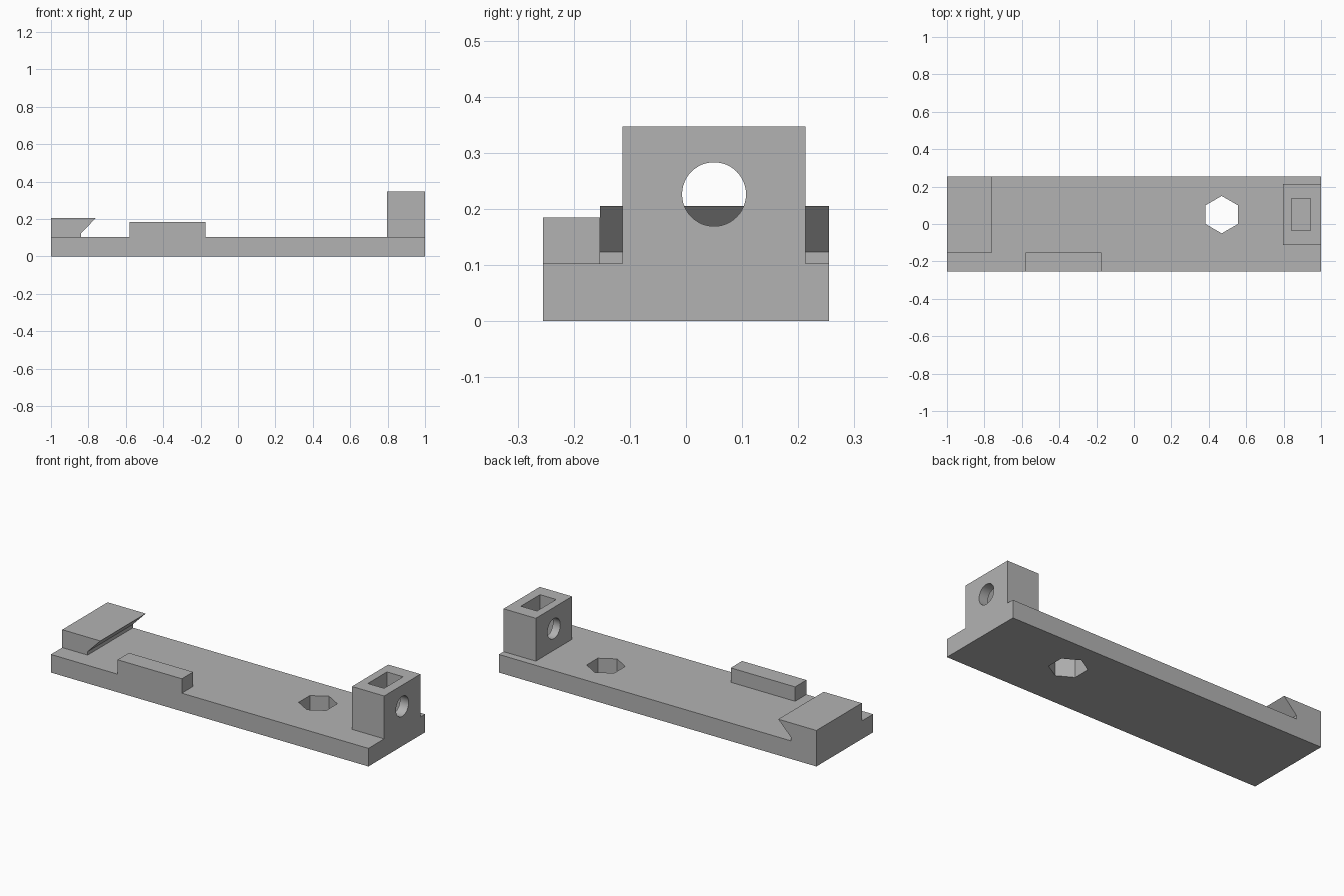
import bpy, bmesh, math
from mathutils import Matrix

if "Cube" in bpy.data.objects:
    bpy.data.objects.remove(bpy.data.objects["Cube"], do_unlink=True)

grey = bpy.data.materials.new("plain grey")
grey.use_nodes = True
color = (0.45, 0.45, 0.45, 1)
grey.diffuse_color = color
grey.node_tree.nodes["Principled BSDF"].inputs["Base Color"].default_value = color

BASE_TOP, HALF_Y = 0.103, 0.255
SINK = 0.05          # how far raised parts reach into the plate
AXIS_Y, HOLE_Z = 0.05, 0.226


def finish(name, bm):
    bmesh.ops.recalc_face_normals(bm, faces=bm.faces[:])
    mesh = bpy.data.meshes.new(name)
    bm.to_mesh(mesh)
    bm.free()
    mesh.materials.append(grey)
    obj = bpy.data.objects.new(name, mesh)
    bpy.context.collection.objects.link(obj)
    return obj


def extrude_profile(name, points, y0, y1):
    """Closed x-z outline pulled along y."""
    bm = bmesh.new()
    face = bm.faces.new([bm.verts.new((x, y0, z)) for x, z in points])
    grown = bmesh.ops.extrude_face_region(bm, geom=[face])["geom"]
    moved = [v for v in grown if isinstance(v, bmesh.types.BMVert)]
    bmesh.ops.translate(bm, verts=moved, vec=(0, y1 - y0, 0))
    return finish(name, bm)


def box(name, x0, x1, y0, y1, z0, z1):
    return extrude_profile(name, [(x0, z0), (x1, z0), (x1, z1), (x0, z1)], y0, y1)


def prism(name, sides, radius, depth, matrix):
    bm = bmesh.new()
    bmesh.ops.create_cone(bm, cap_ends=True, segments=sides, radius1=radius,
                          radius2=radius, depth=depth, matrix=matrix)
    # put a corner on the local y axis
    lead = min(bm.verts, key=lambda v: abs((matrix.inverted() @ v.co).x))
    local = matrix.inverted() @ lead.co
    if abs(local.x) > 0.001:
        turn = matrix @ Matrix.Rotation(math.pi / sides, 4, 'Z') @ matrix.inverted()
        bmesh.ops.transform(bm, matrix=turn, verts=bm.verts[:])
    return finish(name, bm)


def combine(target, tool, operation):
    tool.hide_render = True
    mod = target.modifiers.new(operation.lower(), 'BOOLEAN')
    mod.operation, mod.solver, mod.object = operation, 'EXACT', tool
    bpy.context.view_layer.objects.active = target
    bpy.ops.object.modifier_apply(modifier=mod.name)
    bpy.data.objects.remove(tool, do_unlink=True)


# Base plate
plate = box("mounting_plate", -1, 1, -HALF_Y, HALF_Y, 0, BASE_TOP)

# Undercut clamp lip, side guide rail and upright end block
low = BASE_TOP - SINK
lip = extrude_profile("clamp_lip", [(-1, low), (-0.84, low), (-0.84, 0.123),
                                    (-0.76, 0.205), (-1, 0.205)], -0.153, HALF_Y)
rail = box("guide_rail", -0.58, -0.175, -HALF_Y, -0.153, low, 0.185)
block = box("end_block", 0.797, 1, -0.113, 0.213, low, 0.347)
for part in (lip, rail, block):
    combine(plate, part, 'UNION')

# Hexagonal hole through the plate
combine(plate, prism("hex_cutter", 6, 0.1, 1,
                     Matrix.Translation((0.469, AXIS_Y, 0))), 'DIFFERENCE')

# Round bore through the end block, and the nut slot from its top
combine(plate, prism("bore_cutter", 48, 0.057, 0.5,
                     Matrix.Translation((0.9, AXIS_Y, HOLE_Z))
                     @ Matrix.Rotation(math.pi / 2, 4, 'Y')), 'DIFFERENCE')
combine(plate, box("slot_cutter", 0.843, 0.945, AXIS_Y - 0.086, AXIS_Y + 0.086,
                   0.126, 0.5), 'DIFFERENCE')

# Merge coplanar faces and keep crisp edges
bm = bmesh.new()
bm.from_mesh(plate.data)
bmesh.ops.remove_doubles(bm, verts=bm.verts[:], dist=0.0001)
bmesh.ops.dissolve_limit(bm, angle_limit=0.01, verts=bm.verts[:], edges=bm.edges[:])
bm.to_mesh(plate.data)
bm.free()
plate.select_set(True)
bpy.context.view_layer.objects.active = plate
bpy.ops.object.shade_smooth_by_angle(angle=math.radians(25))
